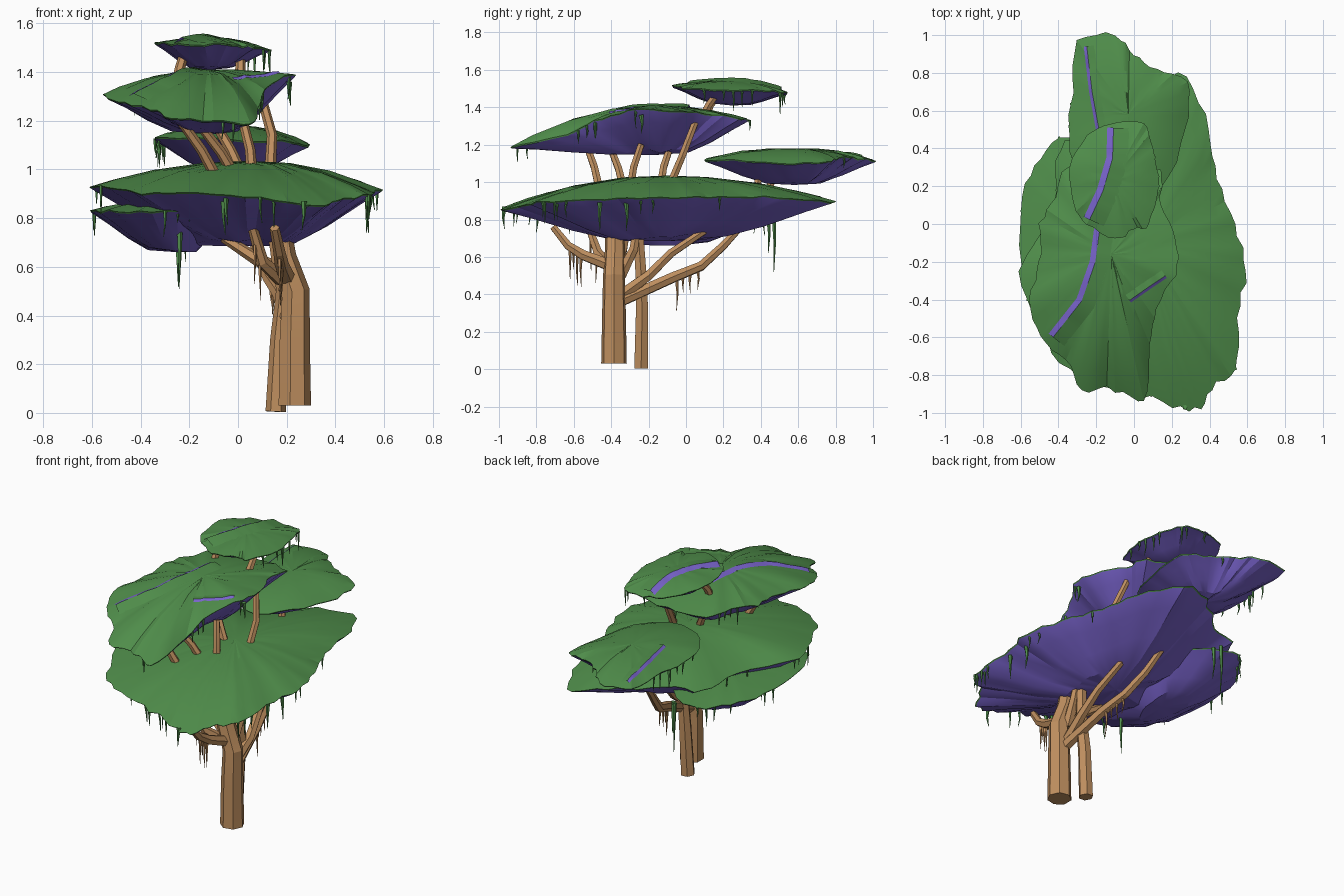
import bpy, bmesh, math, random
from mathutils import Vector
from mathutils.bvhtree import BVHTree

random.seed(7)
if "Cube" in bpy.data.objects:
    bpy.data.objects.remove(bpy.data.objects["Cube"], do_unlink=True)


def material(name, rgb):
    m = bpy.data.materials.new(name)
    m.use_nodes = True
    m.diffuse_color = (*rgb, 1)
    m.node_tree.nodes["Principled BSDF"].inputs["Base Color"].default_value = (*rgb, 1)
    return m


GREEN = material("leaf green", (0.08, 0.27, 0.07))
PURPLE = material("underside purple", (0.19, 0.125, 0.6))
BARK = material("bark brown", (0.52, 0.275, 0.115))


def finish(bm, name, mats, angle=20):
    bmesh.ops.recalc_face_normals(bm, faces=bm.faces)
    mesh = bpy.data.meshes.new(name)
    bm.to_mesh(mesh)
    bm.free()
    for m in mats:
        mesh.materials.append(m)
    obj = bpy.data.objects.new(name, mesh)
    bpy.context.collection.objects.link(obj)
    bpy.ops.object.select_all(action="DESELECT")
    obj.select_set(True)
    bpy.context.view_layer.objects.active = obj
    bpy.ops.object.shade_smooth_by_angle(angle=math.radians(angle))


def bridge(bm, a, b, mat=0):
    n = len(a)
    for i in range(n):
        f = bm.faces.new((a[i], a[(i + 1) % n], b[(i + 1) % n], b[i]))
        f.material_index = mat


def tube(bm, path, r0, r1, sides=6):
    """Tapering tube along a path."""
    pts = [Vector(p) for p in path]
    rings = []
    for i, p in enumerate(pts):
        d = (pts[min(i + 1, len(pts) - 1)] - pts[max(i - 1, 0)]).normalized()
        q = Vector((0, 0, 1)).rotation_difference(d)
        r = r0 + (r1 - r0) * i / (len(pts) - 1)
        rings.append([bm.verts.new(p + q @ Vector((r * math.cos(t), r * math.sin(t), 0)))
                      for t in (math.tau * k / sides for k in range(sides))])
    for a, b in zip(rings, rings[1:]):
        bridge(bm, a, b)
    bm.faces.new(rings[0])
    bm.faces.new(rings[-1])


def hanging(bm, p, length, r):
    """Tapering strand hanging from point p, built from its tip upwards."""
    sway = random.uniform(-0.008, 0.008)
    tube(bm, [p - Vector((sway, 0, length)), p - Vector((0, sway, length * 0.5)), p], 0.0012, r, 5)


def smooth_outline(points, steps=4):
    """Closed Catmull-Rom curve through the points."""
    pts = [Vector(p) for p in points]
    n, out = len(pts), []
    for i in range(n):
        a, b, c, d = (pts[(i + k) % n] for k in (-1, 0, 1, 2))
        for s in range(steps):
            t = s / steps
            out.append(0.5 * (2 * b + (c - a) * t + (2 * a - 5 * b + 4 * c - d) * t * t
                              + (3 * b - a - 3 * c + d) * t ** 3))
    return out


CAP = (0.3, 0.6, 0.85)
UNDER = ((0.82, 0.29), (0.58, 0.68), (0.35, 0.96))


def leaf_pad(name, centre, points, top, bottom, vines, seams=(), dome=2.0):
    """Domed green cap with a folded purple underside, leaf folds and hanging strands."""
    c = Vector(centre)
    outline = smooth_outline(points)
    n = len(outline)
    edge = [(p.xy - c) * random.uniform(0.965, 1.02) for p in outline]
    rim_z = [p.z + random.uniform(-0.007, 0.007) for p in outline]
    # broad folds: one random depth per control point, blended in between
    knots = [random.uniform(0.86, 1.04) for _ in points]
    fold = [knots[i // 4] + (knots[(i // 4 + 1) % len(knots)] - knots[i // 4]) * (i % 4) / 4
            for i in range(n)]
    bm = bmesh.new()

    def ring(r, height):
        return [bm.verts.new((c.x + e.x * r, c.y + e.y * r, height(i))) for i, e in enumerate(edge)]

    caps = [ring(r, lambda i: rim_z[i] + (top - rim_z[i]) * (1 - r ** dome)
                 + random.uniform(-0.003, 0.003)) for r in CAP]
    caps += [ring(1, lambda i: rim_z[i]), ring(0.99, lambda i: rim_z[i] - 0.006)]
    peak = bm.verts.new((c.x, c.y, top))
    for i in range(n):
        bm.faces.new((peak, caps[0][i], caps[0][(i + 1) % n]))
    for a, b in zip(caps, caps[1:]):
        bridge(bm, a, b)
    bvh = BVHTree.FromBMesh(bm)
    last = caps[-1]
    for r, d in UNDER:
        nxt = ring(r, lambda i: rim_z[i] + (bottom - rim_z[i]) * d * fold[i])
        bridge(bm, last, nxt, 1)
        last = nxt
    low = bm.verts.new((c.x, c.y, bottom))
    for i in range(n):
        bm.faces.new((low, last[i], last[(i + 1) % n])).material_index = 1
    finish(bm, name, (GREEN, PURPLE))

    # leaf folds on the cap: a purple lip on one side, a long green slope on the other
    for k, (path, width) in enumerate(seams):
        sb = bmesh.new()
        line = [a.lerp(b, t / 8) for a, b in zip(path, path[1:]) for t in range(8)] + [path[-1]]
        prev = None
        for i, p in enumerate(line):
            d = (line[min(i + 1, len(line) - 1)] - line[max(i - 1, 0)]).normalized()
            side = Vector((-d.y, d.x)) * width
            row = []
            for q, lift in ((p - side / 2, 0.003), (p + side / 2, 0.005 + width * 0.35), (p + side * 3, 0)):
                hit = bvh.ray_cast(Vector((q.x, q.y, 3)), Vector((0, 0, -1)))[0]
                if hit:
                    row.append(sb.verts.new(hit + Vector((0, 0, lift))))
            if len(row) < 3:
                prev = None
                continue
            if prev:
                for j in range(2):
                    sb.faces.new((prev[j], prev[j + 1], row[j + 1], row[j])).material_index = 1 - j
            prev = row
        finish(sb, f"{name}_fold_{k + 1}", (GREEN, PURPLE))

    # strands in small clusters along the rim
    vb = bmesh.new()
    for _ in range(vines):
        i = random.randrange(n)
        for k in range(random.randint(1, 3)):
            j = (i + k) % n
            p = c + edge[j] * random.uniform(0.94, 1.0)
            hanging(vb, Vector((p.x, p.y, rim_z[j])), random.uniform(0.05, 0.12), 0.008)
    finish(vb, name + "_strands", (GREEN,))


def line2(*points):
    return [Vector(p) for p in points]


# canopy layers
leaf_pad("main_canopy", (0.05, -0.1),
         [(.6, -.25, .91), (.54, 0, .92), (.45, .25, .925), (.4, .5, .92), (.28, .78, .895), (.05, .7, .92),
          (-.2, .5, .92), (-.4, .4, .92), (-.43, .1, .92), (-.61, -.25, .93), (-.5, -.55, .92),
          (-.35, -.78, .9), (-.1, -.87, .9), (.15, -.95, .88), (.33, -1, .855), (.41, -.87, .88),
          (.54, -.77, .895), (.55, -.5, .91)],
         1.035, 0.685, 8)
leaf_pad("lower_right_canopy", (-.25, -.05),
         [(-.02, 0, .85), (-.1, .3, .84), (-.35, .46, .83), (-.5, .35, .83), (-.59, .15, .83),
          (-.6, -.2, .83), (-.5, -.5, .83), (-.3, -.62, .83), (-.1, -.4, .85)],
         0.88, 0.66, 5)
leaf_pad("back_canopy", (-.03, .58),
         [(.28, .5, 1.1), (.28, .75, 1.11), (.12, .82, 1.13), (0, .9, 1.13), (-.1, 1, 1.12),
          (-.3, .97, 1.12), (-.33, .7, 1.13), (-.35, .45, 1.13), (-.25, .2, 1.13), (0, .1, 1.12),
          (.15, .18, 1.12)],
         1.18, 0.985, 5, [(line2((-.258, .94), (-.23, .7), (-.19, .48)), .016)], 2.5)
leaf_pad("upper_canopy", (-.12, -.16),
         [(.23, -.08, 1.375), (.14, .1, 1.37), (.14, .28, 1.345), (-.1, .34, 1.33), (-.35, .3, 1.33),
          (-.42, .15, 1.34), (-.5, 0, 1.33), (-.5, -.2, 1.32), (-.55, -.4, 1.31), (-.5, -.6, 1.28),
          (-.36, -.72, 1.25), (-.28, -.89, 1.21), (-.1, -.88, 1.2), (.05, -.93, 1.19), (.09, -.65, 1.26),
          (.12, -.45, 1.34), (.22, -.27, 1.385)],
         1.41, 1.145, 7,
         [(line2((-.19, .02), (-.22, -.2), (-.29, -.4), (-.44, -.59)), .03),
          (line2((-.02, -.41), (.08, -.34), (.17, -.28)), .014)])
leaf_pad("top_canopy", (-.11, .24),
         [(.13, .2, 1.49), (.1, .4, 1.49), (.05, .53, 1.48), (-.12, .53, 1.48), (-.25, .47, 1.5),
          (-.34, .3, 1.52), (-.32, .1, 1.52), (-.25, 0, 1.515), (-.1, -.08, 1.515), (0, -.03, 1.51),
          (.08, 0, 1.5)],
         1.543, 1.41, 5, [(line2((-.125, .51), (-.13, .35), (-.18, .18), (-.25, .03)), .033)])

# long strand clusters
bm = bmesh.new()
for x, y, z, length in ((-.24, -.4, .75, .24), (-.25, .47, .83, .31), (-.22, .44, .82, .2),
                        (-.05, -.84, .89, .12), (-.06, -.8, .88, .15), (.53, -.46, .89, .15),
                        (.53, -.32, .89, .15), (.27, -.97, .87, .12), (.21, -.24, 1.36, .1)):
    hanging(bm, Vector((x, y, z)), length, 0.013)
finish(bm, "long_strands", (GREEN,))


def limb(name, path, r0, r1, sides=6):
    b = bmesh.new()
    tube(b, path, r0, r1, sides)
    finish(b, name, (BARK,), 15)


# trunks
limb("main_trunk", [(.23, -.385, .03), (.23, -.385, .3), (.235, -.385, .5), (.185, -.38, .64), (.16, -.38, .8)],
     .07, .05, 7)
limb("second_trunk", [(.155, -.24, .005), (.17, -.235, .3), (.19, -.24, .5), (.17, -.26, .8)], .042, .03)

# branches under the main canopy
BRANCHES = [
    [(.22, -.36, .36), (.17, -.07, .49), (.13, .08, .55), (.08, .2, .66), (.05, .3, .77)],
    [(.21, -.34, .4), (.22, -.2, .5), (.2, -.08, .62), (.17, .1, .74)],
    [(.2, -.42, .56), (.18, -.55, .61), (.17, -.63, .66), (.15, -.71, .76)],
    [(.18, -.4, .55), (.1, -.47, .62), (.06, -.52, .76)],
    [(.18, -.38, .58), (.08, -.34, .63), (-.06, -.32, .72)],
    [(.2, -.35, .5), (.21, -.28, .64), (.2, -.26, .76)],
]
for k, path in enumerate(BRANCHES):
    limb(f"branch_{k + 1}", path, .034, .02)

# stems rising between the canopy layers
STEMS = [
    [(-.08, -.46, .95), (-.15, -.49, 1.08), (-.25, -.54, 1.22)],
    [(0, -.33, .95), (-.07, -.36, 1.07), (-.17, -.41, 1.2)],
    [(.06, -.3, .95), (.05, -.28, 1.08), (.02, -.24, 1.2)],
    [(.03, -.14, .95), (-.03, -.12, 1.08), (-.1, -.08, 1.2)],
    [(.13, -.1, .95), (.14, -.02, 1.14), (.09, .05, 1.32)],
    [(0, .08, 1.33), (.01, .12, 1.41), (.01, .17, 1.48)],
    [(-.25, .1, 1.33), (-.24, .13, 1.41), (-.22, .18, 1.48)],
    [(.05, .36, .9), (.04, .38, .98), (.02, .4, 1.08)],
    [(-.02, .42, .9), (-.03, .45, .98), (-.05, .48, 1.08)],
]
for k, path in enumerate(STEMS):
    limb(f"stem_{k + 1}", path, .024, .019)

# roots hanging from the branches
bm = bmesh.new()
for branch, count in ((0, 4), (2, 4), (3, 2)):
    path = [Vector(p) for p in BRANCHES[branch]]
    for k in range(count):
        p = path[1].lerp(path[2], (k + 0.5) / count)
        hanging(bm, p, random.uniform(.1, .2), 0.01)
finish(bm, "hanging_roots", (BARK,))
